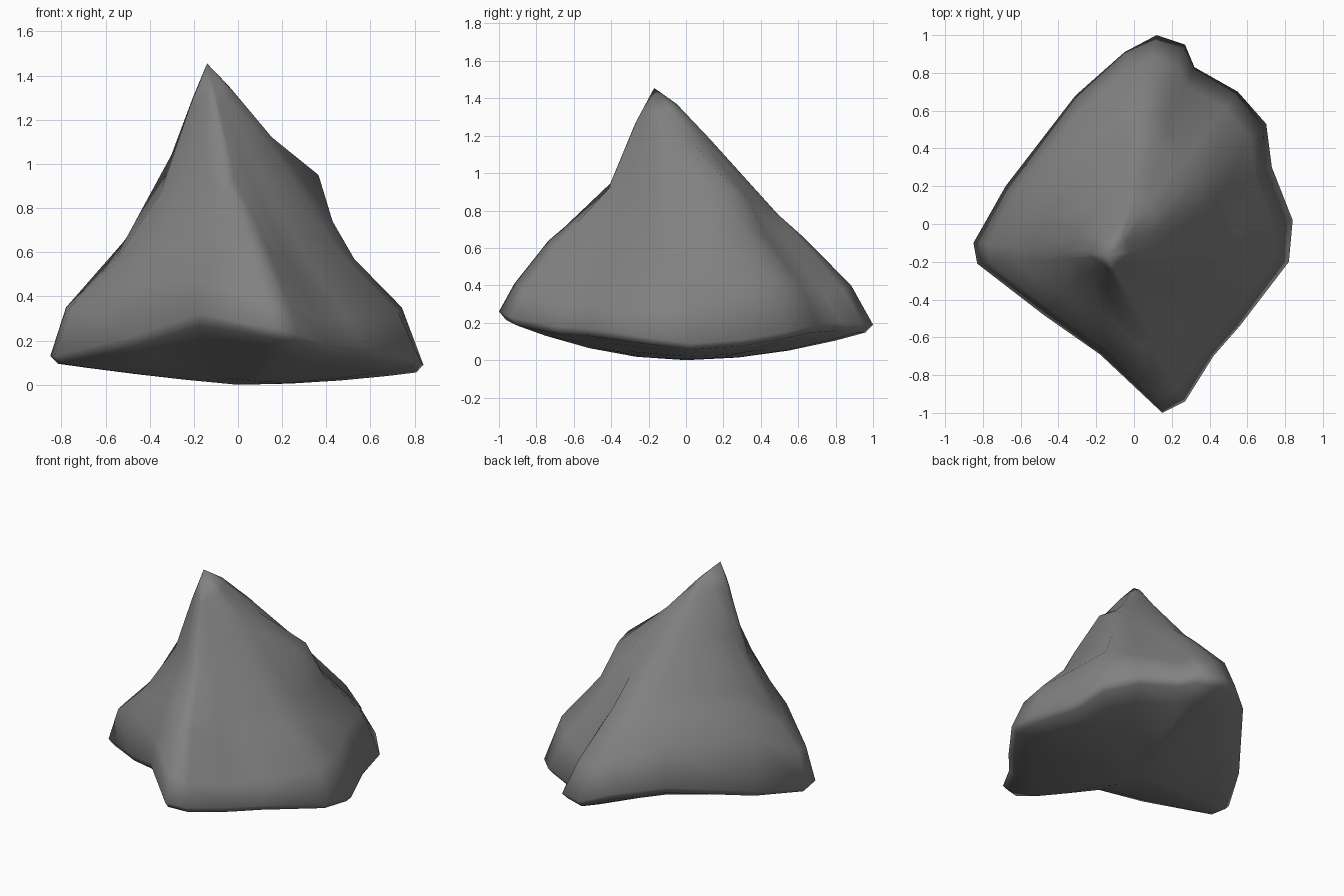
import bpy, bmesh

# Rocky peak: spokes run from the summit to the rim, counter-clockwise from the front.
APEX = (-0.14, -0.17, 1.455)
STEPS = (0.12, 0.30, 0.58, 0.68, 0.90, 1.0)

# rim x, rim y, then heights at each step along the spoke
SPOKES = [
    (0.15, -1.00, 1.27, 0.91, 0.71, 0.64, 0.41, 0.26),
    (0.27, -0.94, 1.27, 0.93, 0.70, 0.61, 0.37, 0.23),
    (0.42, -0.70, 1.29, 0.98, 0.65, 0.53, 0.30, 0.18),
    (0.56, -0.54, 1.31, 1.02, 0.66, 0.54, 0.31, 0.17),
    (0.82, -0.20, 1.32, 1.08, 0.66, 0.54, 0.33, 0.12),
    (0.84, 0.02, 1.33, 1.12, 0.74, 0.57, 0.35, 0.09),
    (0.73, 0.30, 1.34, 1.14, 0.95, 0.65, 0.42, 0.11),
    (0.70, 0.53, 1.35, 1.16, 0.93, 0.70, 0.44, 0.15),
    (0.55, 0.70, 1.36, 1.18, 0.86, 0.67, 0.40, 0.19),
    (0.32, 0.83, 1.37, 1.18, 0.84, 0.67, 0.37, 0.20),
    (0.27, 0.95, 1.35, 1.14, 0.79, 0.67, 0.38, 0.19),
    (0.12, 1.00, 1.33, 1.09, 0.76, 0.66, 0.40, 0.19),
    (-0.05, 0.91, 1.32, 1.08, 0.76, 0.67, 0.46, 0.25),
    (-0.31, 0.68, 1.32, 1.08, 0.76, 0.68, 0.51, 0.28),
    (-0.68, 0.20, 1.30, 1.04, 0.74, 0.66, 0.50, 0.17),
    (-0.85, -0.10, 1.24, 0.87, 0.58, 0.50, 0.35, 0.13),
    (-0.48, -0.48, 1.29, 0.93, 0.70, 0.62, 0.46, 0.22),
    (-0.18, -0.69, 1.32, 1.02, 0.75, 0.67, 0.47, 0.32),
]
# blunt the left corner with one extra spoke
SPOKES.insert(16, (-0.83, -0.21) + SPOKES[15][2:])

bm = bmesh.new()
n = len(SPOKES)
rings = []

# upper slopes
for k, f in enumerate(STEPS):
    rings.append([bm.verts.new((APEX[0] + (s[0] - APEX[0]) * f,
                                APEX[1] + (s[1] - APEX[1]) * f,
                                s[2 + k])) for s in SPOKES])
# bellied underside: sinks from just below the rim to the centre
for f in (0.96, 0.8, 0.55, 0.28):
    rings.append([bm.verts.new((s[0] * f, s[1] * f,
                                (s[7] - 0.03) * f ** 1.9
                                + 0.08 * max(0.0, -s[0] * f) * (1 - f)))
                  for s in SPOKES])

top = bm.verts.new(APEX)
bottom = bm.verts.new((0, 0, 0))
for i in range(n):
    j = (i + 1) % n
    bm.faces.new((top, rings[0][i], rings[0][j]))
    bm.faces.new((bottom, rings[-1][j], rings[-1][i]))
    for a, b in zip(rings, rings[1:]):
        bm.faces.new((a[i], b[i], b[j], a[j]))
bmesh.ops.recalc_face_normals(bm, faces=bm.faces[:])

mesh = bpy.data.meshes.new("rock_peak")
bm.to_mesh(mesh)
bm.free()
rock = bpy.data.objects.new("rock_peak", mesh)
bpy.context.collection.objects.link(rock)

# dark grey stone
stone = bpy.data.materials.new("dark_stone")
stone.diffuse_color = (0.22, 0.22, 0.22, 1)
mesh.materials.append(stone)

# soft shading, crisp only along the sharp rim
bpy.context.view_layer.objects.active = rock
rock.select_set(True)
bpy.ops.object.shade_smooth_by_angle(angle=1.6)
